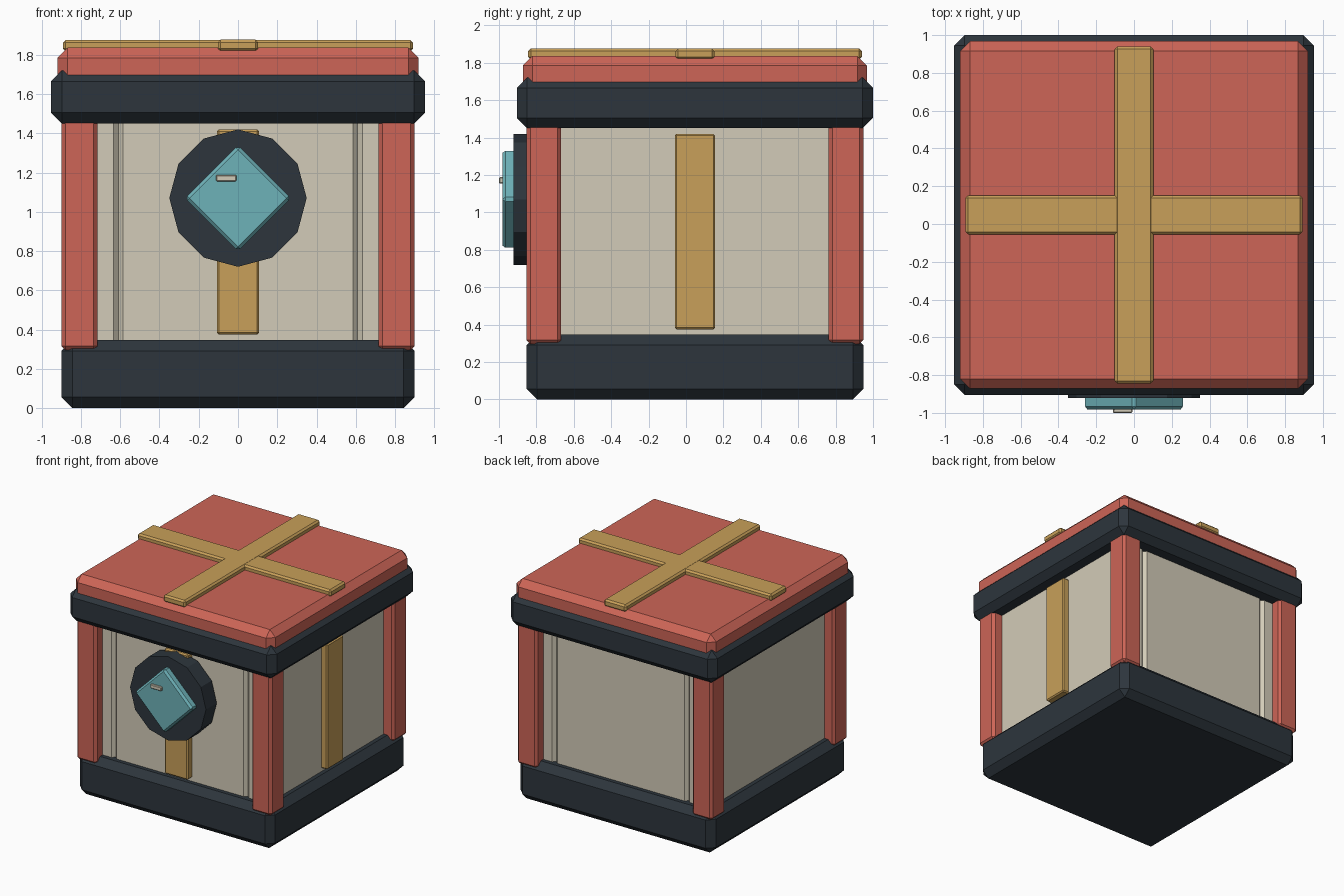
import bpy, bmesh, math
from mathutils import Matrix

if "Cube" in bpy.data.objects:
    bpy.data.objects.remove(bpy.data.objects["Cube"])

CY = 0.048  # the case is centred slightly behind the origin, the badge sticks out in front


def material(name, rgb):
    m = bpy.data.materials.new(name)
    m.diffuse_color = (*rgb, 1)
    m.use_nodes = True
    m.node_tree.nodes["Principled BSDF"].inputs["Base Color"].default_value = m.diffuse_color
    return m


RED = material("red", (0.61, 0.13, 0.095))
DARK = material("dark", (0.026, 0.036, 0.046))
CREAM = material("cream", (0.65, 0.60, 0.48))
GOLD = material("gold", (0.58, 0.35, 0.10))
TEAL = material("teal", (0.155, 0.445, 0.485))


def finish(name, bm, mat, bevel=0):
    bmesh.ops.recalc_face_normals(bm, faces=bm.faces)
    if bevel:
        bmesh.ops.bevel(bm, geom=bm.edges[:], offset=bevel, segments=1,
                        affect='EDGES', clamp_overlap=True)
    me = bpy.data.meshes.new(name)
    bm.to_mesh(me)
    bm.free()
    me.materials.append(mat)
    ob = bpy.data.objects.new(name, me)
    bpy.context.collection.objects.link(ob)
    return ob


def box(name, x, y, z, mat, bevel):
    """Chamfered box from (min, max) ranges."""
    bm = bmesh.new()
    bmesh.ops.create_cube(bm, size=1)
    for v in bm.verts:
        v.co = [r[0] if c < 0 else r[1] for c, r in zip(v.co, (x, y, z))]
    return finish(name, bm, mat, bevel)


def disc(name, sides, radius, y, z, mat, bevel=0):
    """Prism facing the front, with a corner pointing up."""
    bm = bmesh.new()
    bmesh.ops.create_cone(bm, cap_ends=True, segments=sides, radius1=radius,
                          radius2=radius, depth=y[1] - y[0])
    turn = Matrix.Rotation(math.pi / 2, 4, 'X')
    bmesh.ops.transform(bm, matrix=Matrix.Translation((0, sum(y) / 2, z)) @ turn, verts=bm.verts)
    return finish(name, bm, mat, bevel)


def around(h):
    return (CY - h, CY + h)


# Base, rim and lid
box("base", (-0.9, 0.9), around(0.9), (0, 0.347), DARK, 0.056)
box("rim", (-0.952, 0.952), around(0.952), (1.45, 1.72), DARK, 0.055)
box("lid", (-0.92, 0.92), around(0.92), (1.6, 1.837), RED, 0.052)

# Body with V-grooves in the front and back panels
H, G, W = 0.81, 0.61, 0.025
front = [(-H, -H), (-G - W, -H), (-G, -H + W), (-G + W, -H),
         (G - W, -H), (G, -H + W), (G + W, -H), (H, -H)]
outline = front + [(-x, -y) for x, y in front]
bm = bmesh.new()
face = bm.faces.new([bm.verts.new((x, y + CY, 0.3)) for x, y in outline])
ext = bmesh.ops.extrude_face_region(bm, geom=[face])
bmesh.ops.translate(bm, vec=(0, 0, 1.2),
                    verts=[g for g in ext["geom"] if isinstance(g, bmesh.types.BMVert)])
finish("body", bm, CREAM)

# Corner posts
for sx, side in ((-1, "left"), (1, "right")):
    for sy, end in ((-1, "front"), (1, "back")):
        box(f"{end}_{side}_post", sorted((sx * 0.715, sx * 0.9)),
            sorted((CY + sy * 0.715, CY + sy * 0.9)), (0.297, 1.5), RED, 0.02)

# Gold straps: crossed on the lid, one on the front and one on the right
box("lid_strap_long", (-0.102, 0.102), around(0.892), (1.817, 1.877), GOLD, 0.014)
box("lid_strap_cross", (-0.892, 0.892), around(0.104), (1.817, 1.876), GOLD, 0.014)
box("front_strap", (-0.108, 0.108), (CY - 0.865, CY - 0.79), (0.375, 1.42), GOLD, 0.01)
box("right_strap", (0.79, 0.865), around(0.108), (0.375, 1.42), GOLD, 0.01)

# Clasp badge on the front
disc("clasp_plate", 12, 0.35, (-0.922, -0.78), 1.07, DARK)
disc("clasp_gem", 4, 0.27, (-0.982, -0.9), 1.07, TEAL, 0.016)
box("gem_glint", (-0.112, -0.008), (-1.0, -0.965), (1.155, 1.188), CREAM, 0.005)
